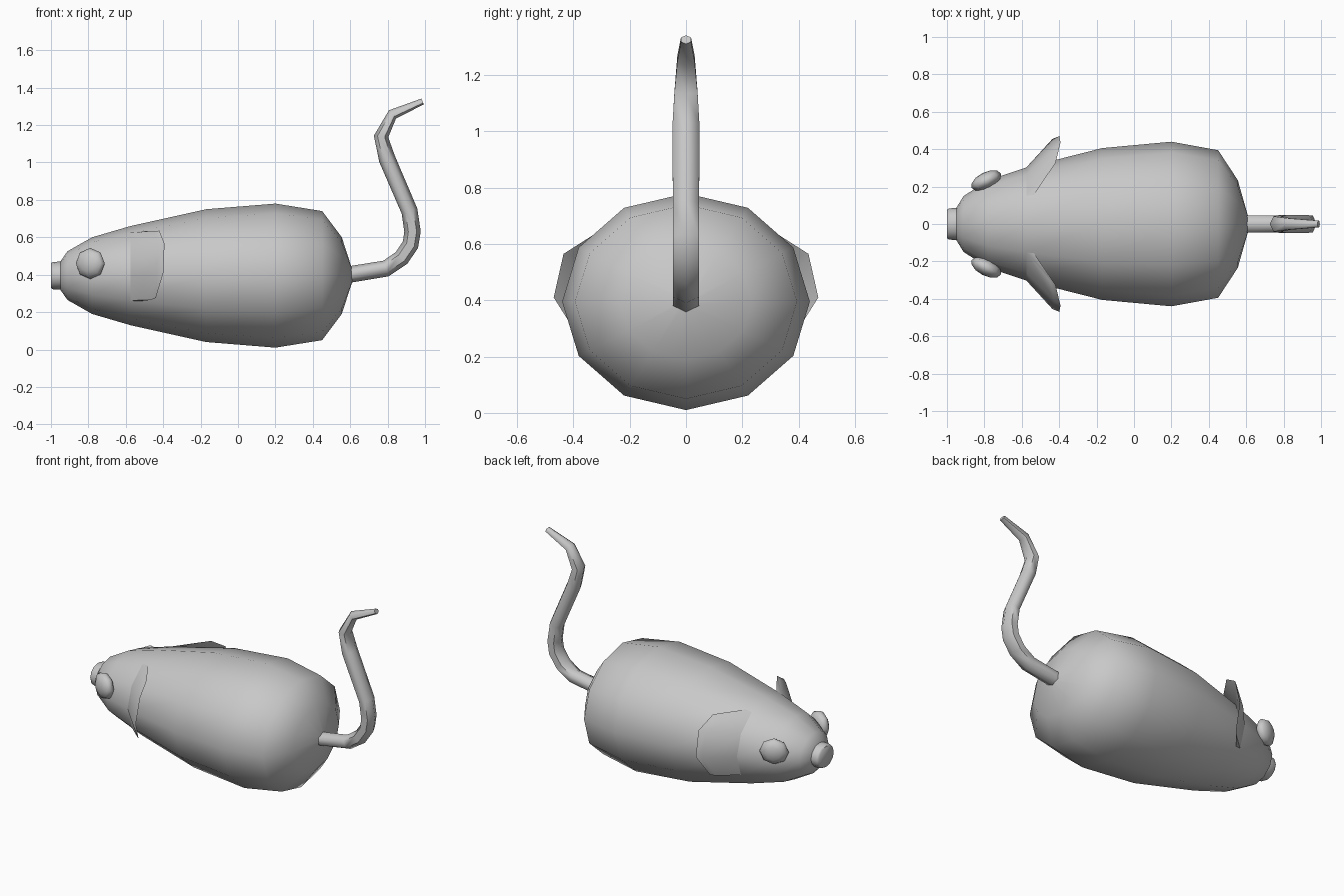
import bpy, bmesh, math
from mathutils import Vector, Matrix

if "Cube" in bpy.data.objects:
    bpy.data.objects.remove(bpy.data.objects["Cube"], do_unlink=True)

GREY = 0.58
grey = bpy.data.materials.new("plain grey")
grey.use_nodes = True
grey.diffuse_color = (GREY, GREY, GREY, 1)
grey.node_tree.nodes["Principled BSDF"].inputs["Base Color"].default_value = (GREY, GREY, GREY, 1)

AXIS_Z = 0.395      # height of the body axis
WIDEN = 1.143       # body width over height


def finish(name, bm, angle):
    """Turn a bmesh into a shaded, coloured object."""
    bmesh.ops.recalc_face_normals(bm, faces=bm.faces)
    mesh = bpy.data.meshes.new(name)
    bm.to_mesh(mesh)
    bm.free()
    mesh.materials.append(grey)
    obj = bpy.data.objects.new(name, mesh)
    bpy.context.collection.objects.link(obj)
    bpy.ops.object.select_all(action='DESELECT')
    obj.select_set(True)
    bpy.context.view_layer.objects.active = obj
    bpy.ops.object.shade_smooth_by_angle(angle=math.radians(angle))
    return obj


def loft(name, loops, angle=55):
    """Skin a row of matching closed loops and cap both ends."""
    bm = bmesh.new()
    rows = [[bm.verts.new(p) for p in loop] for loop in loops]
    for a, b in zip(rows, rows[1:]):
        n = len(a)
        for i in range(n):
            j = (i + 1) % n
            bm.faces.new((a[i], a[j], b[j], b[i]))
    bm.faces.new(rows[0])
    bm.faces.new(rows[-1])
    return finish(name, bm, angle)


def body_point(x, r, step):
    """Point on the twelve-sided body, counted in 30 degree steps from the top."""
    a = math.radians(30 * step)
    return Vector((x, r * WIDEN * math.sin(a), AXIS_Z + r * math.cos(a)))


def body_ring(x, r):
    return [body_point(x, r, s) for s in range(12)]


# Body, from snout to rump
body_profile = [(-0.955, 0.068), (-0.912, 0.13), (-0.78, 0.205), (-0.575, 0.265),
                (-0.17, 0.355), (0.2, 0.385), (0.45, 0.345), (0.555, 0.205), (0.615, 0.02)]
loft("body", [body_ring(x, r) for x, r in body_profile])

# Nose button
loft("nose", [body_ring(x, r) for x, r in [(-1, 0.066), (-0.99, 0.073), (-0.95, 0.075)]])

# Ears: four cross-sections growing out of the body side
ear_tips = [((-0.45, 0.30, 0.63), (-0.42, 0.325, 0.635)),
            ((-0.425, 0.41, 0.56), (-0.393, 0.435, 0.565)),
            ((-0.436, 0.455, 0.405), (-0.399, 0.47, 0.41)),
            ((-0.465, 0.36, 0.265), (-0.44, 0.385, 0.275))]
# Eyes: flattened domes facing outward
for side, label in ((1, "left"), (-1, "right")):
    flip = Vector((1, -side, 1))
    sections = []
    for step, (front, back) in enumerate(ear_tips, start=1):
        points = [body_point(-0.575, 0.265, step), Vector(front),
                  Vector(back), body_point(-0.535, 0.274, step)]
        sections.append([p * flip for p in points])
    loft(label + "_ear", sections, 40)

    bm = bmesh.new()
    bmesh.ops.create_uvsphere(bm, u_segments=8, v_segments=6, radius=1)
    bmesh.ops.scale(bm, vec=(0.087, 0.083, 0.045), verts=bm.verts)
    outward = Vector((-0.45, -side * 0.9, 0))
    turn = outward.to_track_quat('Z', 'Y').to_matrix().to_4x4()
    bm.transform(Matrix.Translation((-0.79, -side * 0.232, 0.46)) @ turn)
    finish(label + "_eye", bm, 60)

# Tail: six-sided tube along a bent path (x, z, scale)
tail_path = [(0.59, 0.40, 1), (0.791, 0.433, 1), (0.874, 0.489, 1), (0.922, 0.56, 1),
             (0.933, 0.63, 1), (0.917, 0.74, 1), (0.797, 1.019, 1.02),
             (0.765, 1.139, 0.88), (0.826, 1.257, 0.66), (0.987, 1.326, 0.38)]
centres = [Vector((x, 0, z)) for x, z, s in tail_path]
tail_rings = []
for i, c in enumerate(centres):
    along = (centres[min(i + 1, len(centres) - 1)] - centres[max(i - 1, 0)]).normalized()
    across = Vector((0, 1, 0))
    up = along.cross(across)
    s = tail_path[i][2]
    ring = []
    for k in range(6):
        a = math.radians(60 * k)
        ring.append(c + s * (0.044 * math.cos(a) * up + 0.054 * math.sin(a) * across))
    tail_rings.append(ring)
loft("tail", tail_rings, 65)
